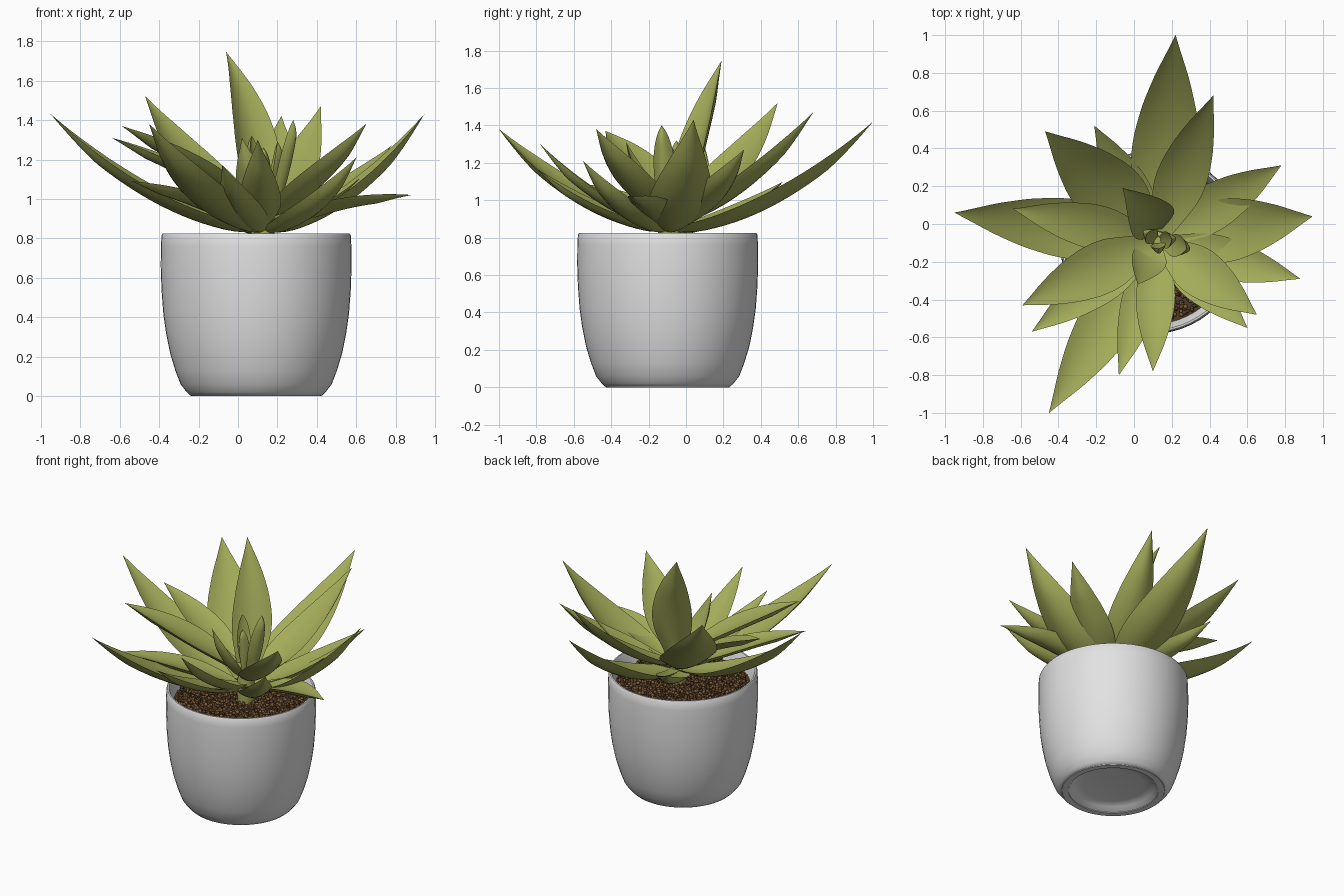
import bpy, bmesh, math, random
from mathutils import Vector

if "Cube" in bpy.data.objects:
    bpy.data.objects.remove(bpy.data.objects["Cube"])

random.seed(4)
CX, CY = 0.092, -0.098          # pot axis
HEART = Vector((0.125, -0.09, 0))  # rosette centre


def material(name, rgb):
    m = bpy.data.materials.new(name)
    m.diffuse_color = (*rgb, 1)
    m.use_nodes = True
    m.node_tree.nodes["Principled BSDF"].inputs["Base Color"].default_value = m.diffuse_color
    return m


GREEN = material("leaf green", (0.37, 0.41, 0.10))
WHITE = material("pot white", (0.76, 0.76, 0.76))
SOIL = material("dark soil", (0.09, 0.045, 0.018))
PEBBLE = material("brown pebble", (0.22, 0.115, 0.045))


def make_object(name, verts, faces, mats, angle=50):
    me = bpy.data.meshes.new(name)
    me.from_pydata(verts, [], faces)
    bm = bmesh.new()
    bm.from_mesh(me)
    bmesh.ops.remove_doubles(bm, verts=bm.verts, dist=1e-5)
    bmesh.ops.recalc_face_normals(bm, faces=bm.faces)
    bm.to_mesh(me)
    bm.free()
    ob = bpy.data.objects.new(name, me)
    bpy.context.collection.objects.link(ob)
    for m in mats:
        me.materials.append(m)
    bpy.ops.object.select_all(action='DESELECT')
    ob.select_set(True)
    bpy.context.view_layer.objects.active = ob
    bpy.ops.object.shade_smooth_by_angle(angle=math.radians(angle))
    return ob


def lathe(name, profile, mat, seg=56):
    verts, faces = [], []
    for r, z in profile:
        for i in range(seg):
            a = 2 * math.pi * i / seg
            verts.append((CX + r * math.cos(a), CY + r * math.sin(a), z))
    for k in range(len(profile) - 1):
        for i in range(seg):
            j = (i + 1) % seg
            faces.append((k * seg + i, k * seg + j, (k + 1) * seg + j, (k + 1) * seg + i))
    return make_object(name, verts, faces, [mat])


# Pot: shallow recessed foot, rounded wall, thin rim, inner wall
lathe("pot", [(0, 0.045), (0.2, 0.042), (0.262, 0.03), (0.285, 0.004), (0.335, 0.004), (0.352, 0.02),
              (0.383, 0.06), (0.410, 0.13), (0.437, 0.22), (0.457, 0.32), (0.471, 0.42),
              (0.480, 0.54), (0.484, 0.66), (0.483, 0.76), (0.480, 0.815), (0.474, 0.824),
              (0.464, 0.824), (0.457, 0.81), (0.442, 0.76), (0.425, 0.70), (0.40, 0.66)], WHITE)
# Thin foot ring standing on the ground
lathe("pot_foot", [(0.288, 0.008), (0.29, 0.0), (0.33, 0.0), (0.335, 0.008)], WHITE)

# Soil bed
lathe("soil", [(0, 0.735), (0.2, 0.735), (0.434, 0.73), (0.42, 0.69), (0, 0.69)], SOIL)

# Pebbles: squashed random icospheres in two browns
bm = bmesh.new()
bmesh.ops.create_icosphere(bm, subdivisions=1, radius=1)
ico_v = [v.co.copy() for v in bm.verts]
ico_f = [[v.index for v in f.verts] for f in bm.faces]
bm.free()
verts, faces = [], []
for n in range(1500):
    r, a = 0.418 * math.sqrt(random.random()), random.uniform(0, 2 * math.pi)
    c = Vector((CX + r * math.cos(a), CY + r * math.sin(a), 0.737 + random.uniform(-0.004, 0.01)))
    s = [random.uniform(0.009, 0.016) for _ in range(3)]
    off = len(verts)
    verts += [c + Vector((v.x * s[0], v.y * s[1], v.z * s[2])) for v in ico_v]
    faces += [[i + off for i in f] for f in ico_f]
pebbles = make_object("pebbles", verts, faces, [PEBBLE, SOIL])
for p in pebbles.data.polygons:
    p.material_index = 1 if (p.index // 20) % 3 == 0 else 0

# Leaf outlines: (position along leaf, share of full width)
OUTLINE = [(0, .36), (.15, .66), (.3, .94), (.4, 1), (.5, .97), (.65, .80), (.8, .51), (.92, .2), (1, 0)]
BUD = [(0, .4), (.25, .7), (.5, 1), (.7, 1), (.85, .75), (.95, .4), (1, 0)]


def width_at(outline, t):
    for (t0, w0), (t1, w1) in zip(outline, outline[1:]):
        if t <= t1:
            return w0 + (w1 - w0) * (t - t0) / (t1 - t0)
    return 0


def leaf(name, tip, width, base_z, sag, start=0.03, thick=0.03, cup=0.11, outline=OUTLINE, rows=20, n=8):
    """Cupped, pointed leaf swept along a curve; sag lowers the middle."""
    tip = Vector(tip)
    flat = Vector((tip.x - HEART.x, tip.y - HEART.y, 0)).normalized()
    base = HEART + flat * start + Vector((0, 0, base_z))
    ctrl = (base + tip) / 2 + (sag if isinstance(sag, Vector) else Vector((0, 0, -sag)))
    side = Vector((0, 0, 1)).cross(flat)
    verts, faces = [], []
    ring = 2 * n
    for k in range(rows + 1):
        t = k / rows
        p = base * (1 - t) ** 2 + ctrl * 2 * t * (1 - t) + tip * t * t
        tan = ((ctrl - base) * (1 - t) + (tip - ctrl) * t).normalized()
        up = tan.cross(side)
        # average neighbouring widths for a soft outline
        w = width / 8 * sum(width_at(outline, min(1, max(0, t + d))) for d in (-.04, 0, 0, .04))
        w = 0.0005 if k == rows else w
        th = thick * min(1, w / (width * 0.3))
        for i in range(ring):
            top = i <= n
            u = -1 + 2 * i / n if top else 1 - 2 * (i - n) / n
            h = cup * 2 * w * (u * u - 0.3) - (0 if top else th * (1 - u * u))
            verts.append(p + side * (u * w) + up * h)
    for k in range(rows):
        for i in range(ring):
            j = (i + 1) % ring
            faces.append((k * ring + i, k * ring + j, (k + 1) * ring + j, (k + 1) * ring + i))
    faces.append(list(range(ring)))
    return make_object(name, verts, faces, [GREEN], 60)


# Long outer and middle leaves: tip, width, base height, sag
LEAVES = [
    ((0.22, 1.00, 1.42), .36, .85, .23),
    ((0.42, 0.68, 1.47), .27, .89, .16),
    ((-0.47, 0.49, 1.52), .37, .88, .16),
    ((-0.21, 0.52, 1.10), .22, .84, .08),
    ((-0.95, 0.06, 1.43), .32, .85, .22),
    ((-0.64, 0.08, 1.31), .24, .94, -.05),
    ((-0.59, -0.43, 1.37), .28, .96, -.05),
    ((-0.54, -0.57, 1.09), .23, .85, -.06),
    ((-0.45, -1.00, 1.38), .30, .85, .19),
    ((-0.08, -0.80, 1.17), .20, .85, .10),
    ((0.10, -0.78, 1.30), .21, .87, .13),
    ((0.60, -0.55, 1.21), .22, .85, .14),
    ((0.65, -0.48, 1.38), .26, .92, .08),
    ((0.88, -0.29, 1.02), .23, .85, -.09),
    ((0.945, 0.04, 1.43), .34, .85, .23),
    ((0.78, 0.31, 1.27), .25, .86, .10),
]
for i, (tip, w, bz, sag) in enumerate(LEAVES):
    leaf(f"leaf_{i + 1}", tip, w, bz, sag)

# Tall upright leaf behind the heart
leaf("tall_leaf", (-0.06, 0.19, 1.745), .26, .88, Vector((0.11, -0.03, 0.0)), start=0.05, cup=0.16)

# Small inner leaves and rounded buds of the heart
leaf("inner_leaf_front", (0.02, -0.32, 1.31), .19, .93, .10, start=0.02, thick=0.025)
leaf("inner_leaf_right", (0.28, -0.13, 1.40), .12, .92, .10, start=0.03, outline=BUD, cup=0.15)
leaf("bud_left", (0.07, -0.05, 1.32), .09, .92, .03, start=0.01, outline=BUD)
leaf("bud_front", (0.13, -0.13, 1.26), .08, .92, .02, start=0.01, outline=BUD)
leaf("bud_right", (0.20, -0.08, 1.29), .09, .92, .04, start=0.01, outline=BUD)

# Short stem holding the rosette
dx, dy = HEART.x - CX, HEART.y - CY
stem = lathe("stem", [(0, 0.70), (0.05, 0.70), (0.06, 0.82), (0.05, 0.93), (0, 0.95)], GREEN, 20)
stem.location = (dx, dy, 0)
